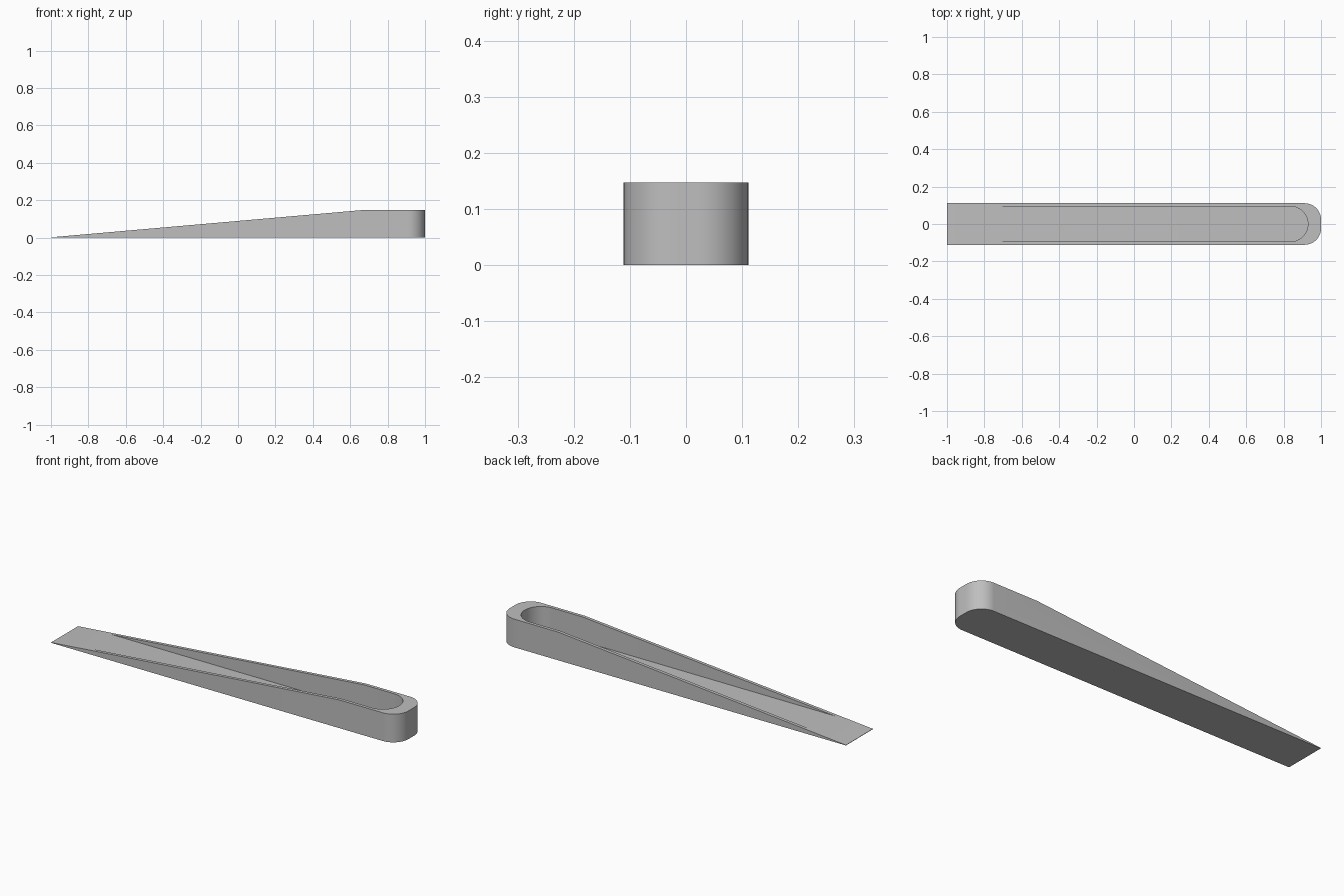
import bpy, bmesh, math
from mathutils import Vector

if "Cube" in bpy.data.objects:
    bpy.data.objects.remove(bpy.data.objects["Cube"])

HALF_W, HEIGHT, RIDGE_X = 0.111, 0.147, 0.66
FLOOR_Z = 0.02


def plan(x0, x1, half, r, steps=16):
    """Outline with a square left end and rounded right corners of radius r."""
    pts = [(x0, half), (x0, -half)]
    for sign, start in ((-1, -90), (1, 0)):
        for i in range(steps + 1):
            a = math.radians(start + 90 * i / steps)
            pts.append((x1 - r + r * math.cos(a), sign * (half - r) + r * math.sin(a)))
    return pts


def prism(name, outline, z0, z1, slope=None):
    bm = bmesh.new()
    face = bm.faces.new([bm.verts.new((x, y, z0)) for x, y in outline])
    top = bmesh.ops.extrude_face_region(bm, geom=[face])["geom"]
    bmesh.ops.translate(bm, vec=(0, 0, z1 - z0),
                        verts=[g for g in top if isinstance(g, bmesh.types.BMVert)])
    bmesh.ops.remove_doubles(bm, verts=bm.verts, dist=1e-5)
    if slope:
        # Cut away everything above the sloping top and cap the cut
        point, normal = slope
        cut = bmesh.ops.bisect_plane(bm, geom=bm.verts[:] + bm.edges[:] + bm.faces[:],
                                     plane_co=point, plane_no=normal, clear_outer=True)
        edges = [g for g in cut["geom_cut"] if isinstance(g, bmesh.types.BMEdge)]
        bmesh.ops.holes_fill(bm, edges=edges, sides=0)
    bmesh.ops.recalc_face_normals(bm, faces=bm.faces)
    mesh = bpy.data.meshes.new(name)
    bm.to_mesh(mesh)
    bm.free()
    obj = bpy.data.objects.new(name, mesh)
    bpy.context.collection.objects.link(obj)
    return obj


# Wedge body: rounded thick end, tapering to a thin edge
rise = HEIGHT - 0.002
normal = Vector((-rise, 0, RIDGE_X + 1)).normalized()
body = prism("wedge_body", plan(-1, 1, HALF_W, 0.088), 0, HEIGHT,
             (Vector((RIDGE_X, 0, HEIGHT)), normal))

# Open pocket with a flat floor and a round end
cutter = prism("pocket_cutter", plan(-0.95, 0.93, 0.094, 0.0935), FLOOR_Z, 0.3)
cutter.hide_render = True
mod = body.modifiers.new("pocket", "BOOLEAN")
mod.operation, mod.solver, mod.object = "DIFFERENCE", "EXACT", cutter

bpy.context.view_layer.objects.active = body
body.select_set(True)
cutter.select_set(False)
bpy.ops.object.modifier_apply(modifier=mod.name)
bpy.data.objects.remove(cutter)

# Plain grey finish
grey = bpy.data.materials.new("grey")
grey.diffuse_color = (0.52, 0.52, 0.52, 1)
grey.use_nodes = True
grey.node_tree.nodes["Principled BSDF"].inputs["Base Color"].default_value = grey.diffuse_color
body.data.materials.clear()
body.data.materials.append(grey)
bpy.ops.object.shade_smooth_by_angle(angle=math.radians(30))
